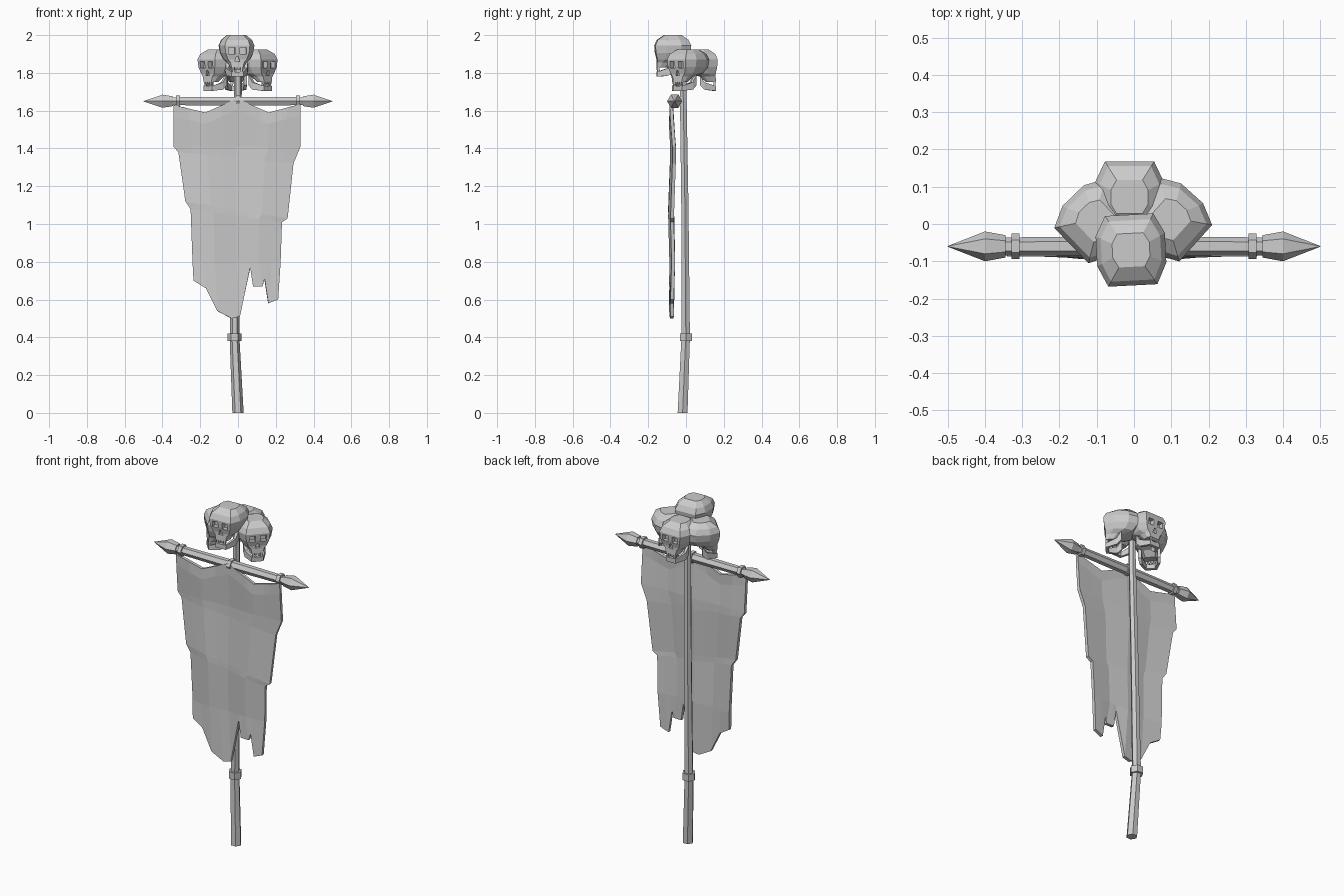
import bpy, bmesh
from math import cos, sin, pi, radians
from mathutils import Vector, Matrix

if "Cube" in bpy.data.objects:
    bpy.data.objects.remove(bpy.data.objects["Cube"])


def add(name, bm, loc=(0, 0, 0), rot=(0, 0, 0)):
    bmesh.ops.recalc_face_normals(bm, faces=bm.faces)
    me = bpy.data.meshes.new(name)
    bm.to_mesh(me)
    bm.free()
    return place(name, me, loc, rot)


def place(name, me, loc=(0, 0, 0), rot=(0, 0, 0)):
    ob = bpy.data.objects.new(name, me)
    ob.location, ob.rotation_euler = loc, rot
    bpy.context.collection.objects.link(ob)
    return ob


def loft(rings, bm=None):
    """Skin a list of equal-length point rings and cap both ends."""
    bm = bm or bmesh.new()
    vs = [[bm.verts.new(p) for p in r] for r in rings]
    n = len(vs[0])
    for a, b in zip(vs, vs[1:]):
        for i in range(n):
            bm.faces.new((a[i], a[(i + 1) % n], b[(i + 1) % n], b[i]))
    bm.faces.new(vs[0])
    bm.faces.new(vs[-1])
    return bm


def box(bm, c, s):
    bmesh.ops.create_cube(bm, size=1, matrix=Matrix.Translation(c) @ Matrix.Diagonal((*s, 1)))


def pole_ring(x, y, z, r, n=6):
    return [(x + r * cos(2 * pi * i / n), y + r * sin(2 * pi * i / n), z) for i in range(n)]


def bar_ring(x, r, n=6):
    return [(x, -0.06 + r * cos(2 * pi * i / n), 1.65 + r * sin(2 * pi * i / n)) for i in range(n)]


def lerp(u, knots):
    for (a, p), (b, q) in zip(knots, knots[1:]):
        if u <= b:
            return p + (q - p) * (u - a) / (b - a)
    return knots[-1][1]


# Pole: slightly bent handle, collar, long shaft
add("pole_handle", loft([pole_ring(0, -.018, 0, .03), pole_ring(-.018, -.002, .39, .026)]))
add("pole_collar", loft([pole_ring(-.018, -.001, .38, .037), pole_ring(-.018, -.001, .42, .037)]))
add("pole_shaft", loft([pole_ring(-.018, -.001, .41, .025), pole_ring(-.008, -.006, 1.1, .022),
                        pole_ring(0, -.015, 1.7, .02), pole_ring(0, -.015, 1.88, .02)]))

# Crossbar with binding rings and spear tips
add("crossbar", loft([bar_ring(-.35, .024), bar_ring(0, .027), bar_ring(.35, .024)]))
for x in (-.318, 0, .318):
    add("binding_ring", loft([bar_ring(x - .011, .034), bar_ring(x + .011, .034)]))
for s in (-1, 1):
    add("spear_tip", loft([bar_ring(s * .345, .03), bar_ring(s * .40, .04), bar_ring(s * .5, .001)]))

# Banner: folded cloth grid with scalloped top and torn hem
cols = [0, .13, .25, .38, .5, .67, .70, .75, .85, .90, 1]
fold = [(0, .006), (.25, -.007), (.5, .005), (.75, -.007), (1, .005)]
top = [(0, 1.63), (.25, 1.59), (.5, 1.665), (.75, 1.59), (1, 1.635)]
hem = [(-.235, .70), (-.17, .66), (-.11, .54), (-.035, .50), (.01, .51), (.065, .77),
       (.08, .67), (.13, .67), (.14, .71), (.16, .58), (.212, .60)]
rows = [(-.34, .33, 1.41, 1.41, -.068), (-.315, .293, 1.38, 1.32, -.068),
        (-.278, .262, 1.12, 1.03, -.078), (-.25, .232, 1.08, 1.01, -.078),
        (-.24, .225, .80, .80, -.072)]
grid = [[(-.34 + .67 * u, -.078, lerp(u, top)) for u in cols],
        [(-.34 + .67 * u, -.078 + lerp(u, fold) * .5, lerp(u, top) - .06) for u in cols]]
for xl, xr, zl, zr, y in rows:
    grid.append([(xl + (xr - xl) * u, y + lerp(u, fold), zl + (zr - zl) * u) for u in cols])
grid.append([(x, -.076 + lerp(u, fold) * .6, z) for u, (x, z) in zip(cols, hem)])
bm = bmesh.new()
g = [[bm.verts.new(p) for p in r] for r in grid]
for a, b in zip(g, g[1:]):
    for i in range(len(cols) - 1):
        bm.faces.new((a[i], a[i + 1], b[i + 1], b[i]))
banner = add("banner", bm)
sol = banner.modifiers.new("thickness", "SOLIDIFY")
sol.thickness, sol.offset = .018, 0


# Skull cranium: stacked octagons, narrow upper jaw widening to the brow
def skull_ring(z, wf, wm, yf, yb):
    d = yb - yf
    half = [(wf, yf), (wm, yf + d * .3), (wm, yf + d * .72), (wm * .7, yb)]
    return [(x, y, z) for x, y in half] + [(-x, y, z) for x, y in reversed(half)]


cranium = add("cranium_master", loft([
    skull_ring(.048, .03, .036, -.086, -.03), skull_ring(.075, .036, .05, -.084, .0),
    skull_ring(.092, .05, .07, -.084, .06), skull_ring(.125, .062, .086, -.092, .09),
    skull_ring(.165, .066, .093, -.095, .095), skull_ring(.195, .058, .08, -.082, .08),
    skull_ring(.22, .035, .05, -.045, .045)]))

# Eye sockets and nose cavity
cut = bmesh.new()
for s in (-1, 1):
    box(cut, (s * .03, -.09, .137), (.034, .05, .034))
loft([[(-.014, y, .08), (.014, y, .08), (.004, y, .108), (-.004, y, .108)] for y in (-.11, -.07)], cut)
cutter = add("socket_cutter", cut)
cutter.hide_render = True
mod = cranium.modifiers.new("sockets", "BOOLEAN")
mod.operation, mod.object, mod.solver = "DIFFERENCE", cutter, "EXACT"
dg = bpy.context.evaluated_depsgraph_get()
cranium_mesh = bpy.data.meshes.new_from_object(cranium.evaluated_get(dg))
bpy.data.objects.remove(cranium)
bpy.data.objects.remove(cutter)

# Lower jaw: swept U with raised hinges
path = [(-.06, .0, .03, .085), (-.056, -.025, .006, .045), (-.032, -.085, .0, .026),
        (.032, -.085, .0, .026), (.056, -.025, .006, .045), (.06, .0, .03, .085)]
jaw = loft([[(x, y, lo), (x * .72, y + (.018 if y < -.05 else 0), lo),
             (x * .72, y + (.018 if y < -.05 else 0), hi), (x, y, hi)] for x, y, lo, hi in path])

# Teeth: upper and lower rows
for i in range(4):
    box(jaw, (-.0225 + .015 * i, -.078, .044), (.011, .012, .018))
for s in (-1, 1):
    box(jaw, (s * .021, -.078, .029), (.011, .01, .014))
jaw_ob = add("jaw_master", jaw)
jaw_mesh = jaw_ob.data
bpy.data.objects.remove(jaw_ob)

# Cluster of four skulls looking outward
for name, loc, turn, tilt in (("front", (-.008, -.07, 1.78), 3, 0), ("back", (-.012, .073, 1.705), 180, 0),
                              ("left", (-.10, .008, 1.705), -46, 0), ("right", (.095, .012, 1.705), 48, 0)):
    r = (radians(tilt), 0, radians(turn))
    place("skull_" + name, cranium_mesh, loc, r)
    place("jaw_" + name, jaw_mesh, loc, r)
